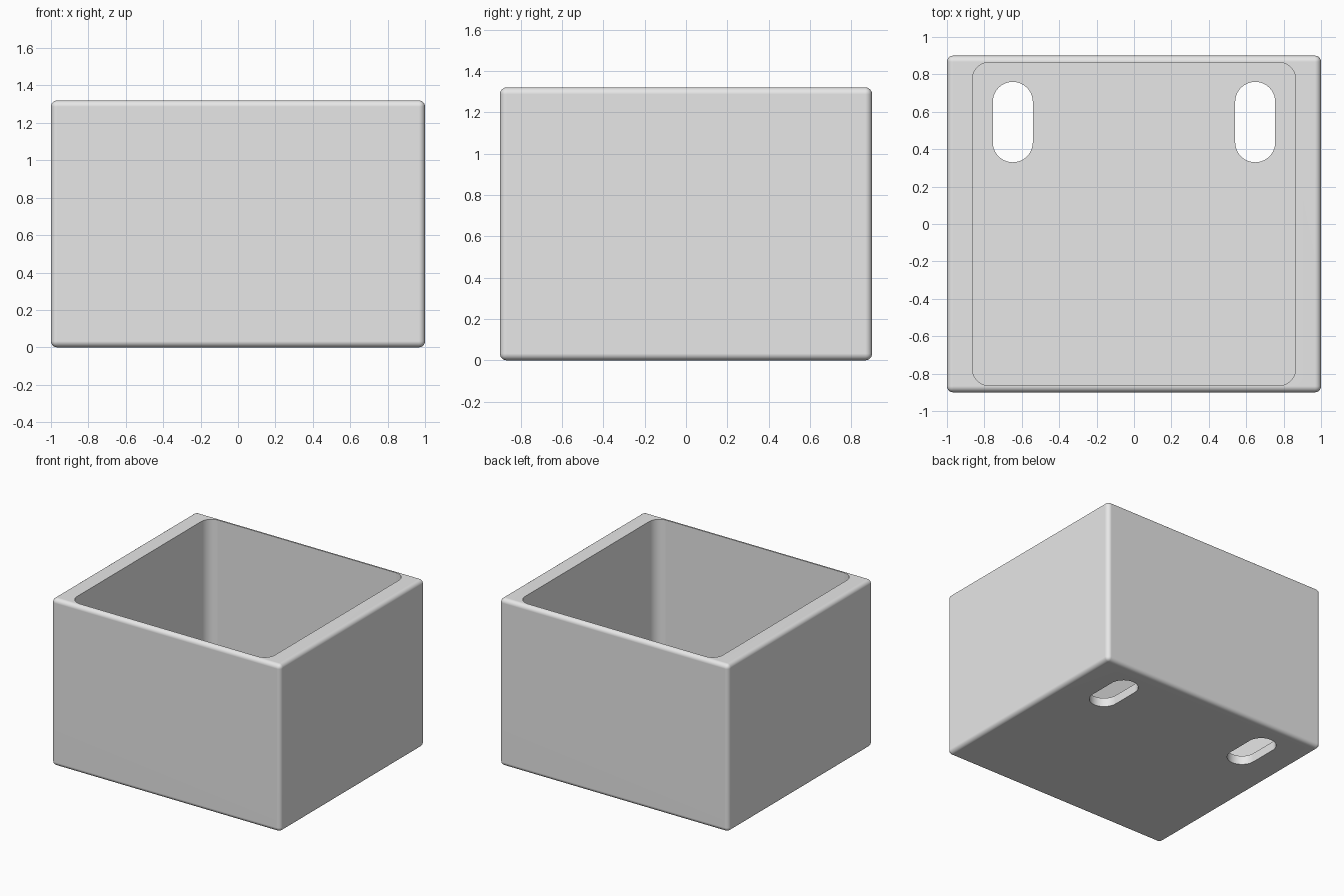
import bpy, bmesh
from math import pi, cos, sin, radians

default_cube = bpy.data.objects.get("Cube")
if default_cube:
    bpy.data.objects.remove(default_cube, do_unlink=True)

WIDTH, DEPTH, HEIGHT = 2.0, 1.8, 1.32
FLOOR = 0.07
EDGE_RADIUS = 0.033

grey = bpy.data.materials.new("plain grey")
grey.use_nodes = True
grey.diffuse_color = (0.8, 0.8, 0.8, 1)
grey.node_tree.nodes["Principled BSDF"].inputs["Base Color"].default_value = grey.diffuse_color


def add_object(name, bm):
    bmesh.ops.recalc_face_normals(bm, faces=bm.faces)
    mesh = bpy.data.meshes.new(name)
    bm.to_mesh(mesh)
    bm.free()
    mesh.materials.append(grey)
    obj = bpy.data.objects.new(name, mesh)
    bpy.context.collection.objects.link(obj)
    return obj


def rounded_prism(name, cx, cy, width, depth, radius, bottom, top, steps=10):
    """Upright prism with a rounded rectangle as its outline."""
    bm = bmesh.new()
    outline = []
    for i, (sx, sy) in enumerate([(1, 1), (-1, 1), (-1, -1), (1, -1)]):
        for k in range(steps + 1):
            a = (i + k / steps) * pi / 2
            outline.append(bm.verts.new((cx + sx * (width / 2 - radius) + radius * cos(a),
                                         cy + sy * (depth / 2 - radius) + radius * sin(a),
                                         bottom)))
    base = bm.faces.new(outline)
    raised = bmesh.ops.extrude_face_region(bm, geom=[base])["geom"]
    bmesh.ops.translate(bm, vec=(0, 0, top - bottom),
                        verts=[g for g in raised if isinstance(g, bmesh.types.BMVert)])
    bmesh.ops.remove_doubles(bm, verts=bm.verts, dist=0.0001)
    return add_object(name, bm)


# Outer block with softly rounded edges
bm = bmesh.new()
bmesh.ops.create_cube(bm, size=1)
bmesh.ops.scale(bm, vec=(WIDTH, DEPTH, HEIGHT), verts=bm.verts)
bmesh.ops.translate(bm, vec=(0, 0, HEIGHT / 2), verts=bm.verts)
bmesh.ops.bevel(bm, geom=bm.edges[:], offset=EDGE_RADIUS, segments=6,
                profile=0.5, affect='EDGES')
box = add_object("open_box", bm)

# Cavity and the two drain slots in the floor
cutters = [rounded_prism("cavity_cutter", 0, 0, 1.728, 1.728, 0.09, FLOOR, HEIGHT + 0.2)]
for side, sign in (("left", 1), ("right", -1)):
    cutters.append(rounded_prism(side + "_slot_cutter", sign * 0.648, 0.545,
                                 0.214, 0.43, 0.107, -0.1, FLOOR + 0.1))

bpy.ops.object.select_all(action='DESELECT')
bpy.context.view_layer.objects.active = box
box.select_set(True)
for cutter in cutters:
    cutter.hide_render = True
    cut = box.modifiers.new(cutter.name, 'BOOLEAN')
    cut.operation = 'DIFFERENCE'
    cut.solver = 'EXACT'
    cut.object = cutter
    bpy.ops.object.modifier_apply(modifier=cut.name)
    bpy.data.objects.remove(cutter, do_unlink=True)

# Smooth rounded edges, flat walls
bpy.ops.object.shade_smooth_by_angle(angle=radians(30))
weighted = box.modifiers.new("even_shading", 'WEIGHTED_NORMAL')
weighted.keep_sharp = True
